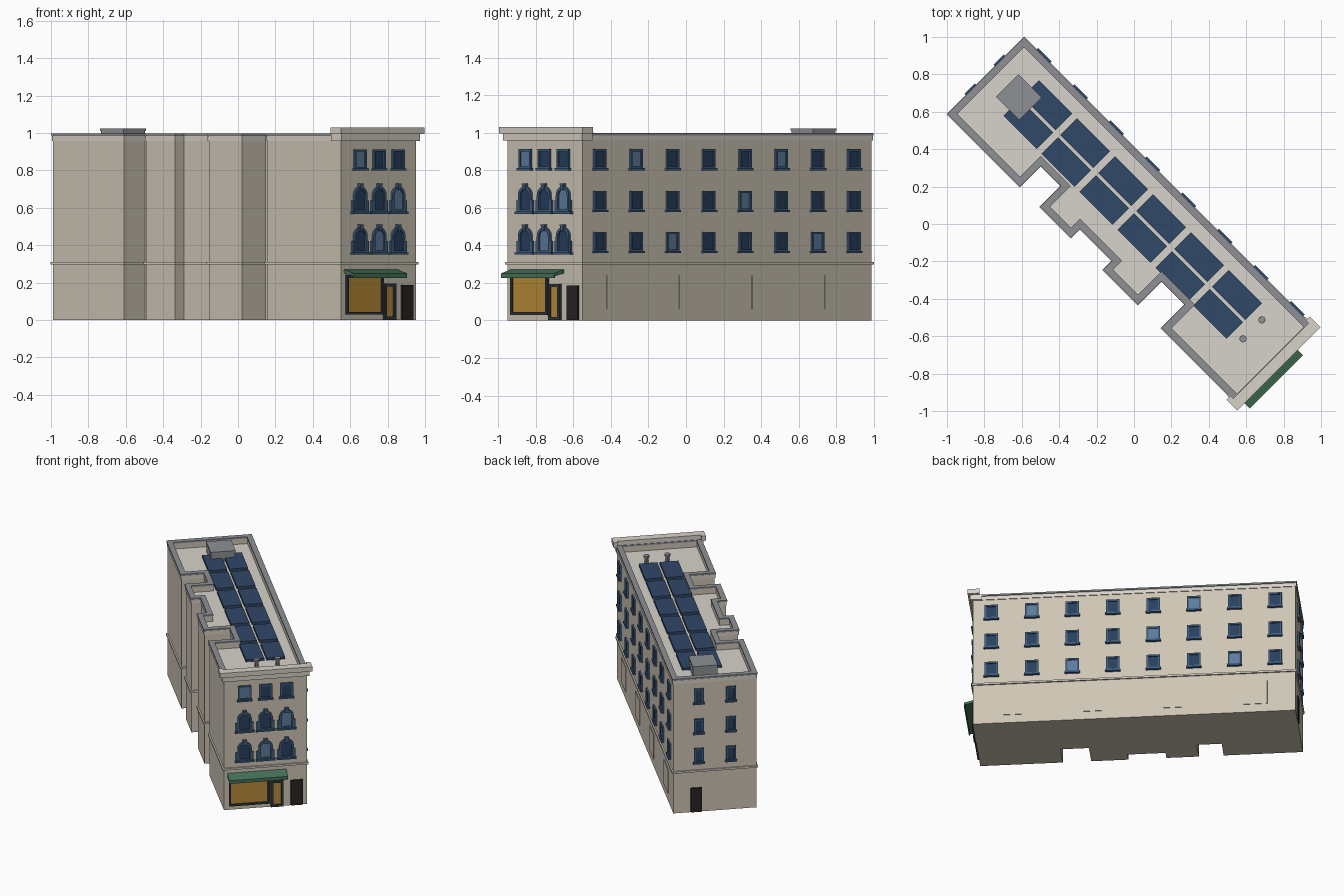
import bpy, bmesh, math

if "Cube" in bpy.data.objects:
    bpy.data.objects.remove(bpy.data.objects["Cube"])

ROT = -math.pi / 4
F, T, R = 1.061, 0.283, -1.114      # street face, half width, rear face
ROOF = 0.945
COL = dict(wall=(.62, .56, .46), trim=(.68, .64, .57), roof=(.68, .65, .60), cap=(.27, .28, .30),
           frame=(.05, .11, .21), glass=(.02, .05, .11), lit=(.11, .20, .33), panel=(.03, .065, .14),
           awning=(.06, .17, .10), shop=(.48, .26, .04), dark=(.022, .018, .016), shopframe=(.03, .04, .05))
mats = {}
for k, c in COL.items():
    mats[k] = bpy.data.materials.new(k)
    mats[k].diffuse_color = (*c, 1)
parts = {}

# Mappings from (a, b, depth) to the building frame
def plan(a, b, d): return (a, b, d)
def front(a, b, d): return (F + d, a, b)
def side(a, b, d): return (a, T + d, b)
def rear(a, b, d): return (R - d, a, b)

def part(name, mat):
    return parts.setdefault(name, (bmesh.new(), mat))[0]

def prism(name, mat, pts, d0, d1, m=plan):
    bm = part(name, mat)
    lo = [bm.verts.new(m(*p, d0)) for p in pts]
    hi = [bm.verts.new(m(*p, d1)) for p in pts]
    bm.faces.new(lo[::-1])
    bm.faces.new(hi)
    n = len(pts)
    for i in range(n):
        j = (i + 1) % n
        bm.faces.new((lo[i], lo[j], hi[j], hi[i]))

def ring(name, mat, outer, inner, d0, d1, m=plan):
    bm = part(name, mat)
    loops = [[bm.verts.new(m(*p, d)) for p in pts]
             for pts, d in ((outer, d0), (outer, d1), (inner, d1), (inner, d0))]
    n = len(outer)
    for k in range(4):
        a, b = loops[k], loops[(k + 1) % 4]
        for i in range(n):
            j = (i + 1) % n
            bm.faces.new((a[i], a[j], b[j], b[i]))

def rect(a0, a1, b0, b1):
    return [(a0, b0), (a1, b0), (a1, b1), (a0, b1)]

def box(name, mat, a0, a1, b0, b1, d0, d1, m=plan):
    prism(name, mat, rect(a0, a1, b0, b1), d0, d1, m)

def offset(pts, d):
    # mitred offset of a counter-clockwise outline with square corners
    out = []
    for i, p in enumerate(pts):
        x, y = p
        for q0, q1 in ((pts[i - 1], p), (p, pts[(i + 1) % len(pts)])):
            dx, dy = q1[0] - q0[0], q1[1] - q0[1]
            l = math.hypot(dx, dy)
            x += dy / l * d
            y -= dx / l * d
        out.append((x, y))
    return out

# Footprint with light wells along one long side
foot = [(R, -T), (-.58, -T), (-.58, -.125), (-.412, -.125), (-.412, -T), (-.194, -T), (-.194, -.215),
        (.063, -.215), (.063, -T), (.313, -T), (.313, -.105), (.505, -.105), (.505, -T), (F, -T), (F, T), (R, T)]
prism('walls', 'wall', foot, 0, ROOF - .005)
prism('roof', 'roof', offset(foot, -.01), ROOF - .01, ROOF)
ring('parapet', 'wall', foot, offset(foot, -.027), ROOF - .01, .986)
ring('parapet_cap', 'cap', offset(foot, .008), offset(foot, -.03), .986, .997)
ring('cornice', 'trim', offset(foot, .005), offset(foot, -.01), .957, .984)
ring('string_course', 'trim', offset(foot, .01), offset(foot, -.01), .298, .311)

# Street crown with short returns
box('crown', 'trim', 1.035, 1.095, -.315, .315, .995, 1.03)
box('crown_base', 'trim', 1.04, 1.08, -.297, .297, .957, .995)
for k in (-1, 1):
    box('crown', 'trim', 1.015, 1.035, *sorted((k * .285, k * .315)), .995, 1.03)
    box('crown_base', 'trim', 1.0, 1.04, *sorted((k * .275, k * .297)), .957, .995)

# Windows
def arch(a, z0, w, spring):
    h = w / 2
    return [(a - h, z0), (a + h, z0)] + [(a + h * math.cos(i * math.pi / 12), spring + h * math.sin(i * math.pi / 12))
                                         for i in range(13)]

def square_window(m, a, z, w, lit, h=.105):
    o = rect(a - w / 2, a + w / 2, z - h / 2, z + h / 2)
    i = offset(o, -.012)
    ring('window_frames', 'frame', o, i, -.003, .012, m)
    prism('lit_panes' if lit else 'window_panes', 'lit' if lit else 'glass', i, -.003, .004, m)
    box('window_sills', 'frame', a - w / 2 - .006, a + w / 2 + .006, z - h / 2 - .008, z - h / 2 + .004, -.003, .02, m)

def arched_window(a, z, lit):
    o, i = arch(a, z, .098, z + .085), arch(a, z + .01, .068, z + .085)
    ring('arched_frames', 'frame', o, i, -.003, .014, front)
    prism('lit_panes' if lit else 'window_panes', 'lit' if lit else 'glass', i, -.003, .004, front)
    prism('keystones', 'frame', [(a - .009, z + .115), (a + .009, z + .115), (a + .014, z + .15), (a - .014, z + .15)],
          -.003, .02, front)
    for k in (-1, 1):
        box('arched_frames', 'frame', *sorted((a + k * .047, a + k * .06)), z, z + .06, -.003, .012, front)
    box('window_sills', 'frame', a - .066, a + .066, z - .012, z, -.003, .02, front)

rows = (.419, .637, .86)
lit_side = {(0, 2), (0, 6), (1, 4), (2, 1), (2, 5)}
for r, z in enumerate(rows):
    for c in range(8):
        square_window(side, .937 - .2733 * c, z, .09, (r, c) in lit_side)
    for a in (-.11, .11):
        square_window(rear, a, z, .066, False)
for c in range(3):
    a = (c - 1) * .143
    square_window(front, a, rows[2], .09, c == 0)
    arched_window(a, .58, c == 2)
    arched_window(a, .362, c == 1)

# Blind panels at street level on the long side
for c in range(4):
    a = .80 - .547 * c
    box('blind_panels', 'wall', a - .082, a + .082, .06, .24, -.003, .004, side)

# Shopfront, doors and awning
def glazed(name, a0, a1, z0, z1, b):
    o = rect(a0, a1, z0, z1)
    ring(name + '_frame', 'shopframe', o, offset(o, -b), -.003, .015, front)
    prism(name + '_glass', 'shop', offset(o, -b), -.003, .006, front)

glazed('shop_window', -.25, .028, .03, .24, .014)
glazed('shop_door', .035, .122, .002, .195, .016)
box('street_door', 'dark', .172, .255, .002, .187, -.003, .01, front)
box('rear_door', 'dark', .09, .165, .002, .18, -.003, .01, rear)
prism('awning', 'awning', [(F - .003, .252), (F - .003, .272), (1.135, .25), (1.135, .226), (1.127, .226), (1.127, .236)],
      -.26, .142, lambda a, b, d: (a, d, b))

# Solar panels, plant box and vents on the roof
for r in range(6):
    for t in (-.022, .121):
        s = .658 - .287 * r
        box('solar_panels', 'panel', s - .125, s + .125, t - .063, t + .063, ROOF + .01, ROOF + .027)
        box('panel_rails', 'cap', s - .11, s + .11, t - .02, t + .02, ROOF - .002, ROOF + .01)
box('plant_box', 'cap', -1.0, -.83, -.037, .127, ROOF - .002, 1.012)
box('plant_box_lid', 'cap', -1.003, -.827, -.04, .13, 1.012, 1.023)
for t in (-.022, .121):
    for name, rad, z0, z1 in (('vents', .014, ROOF - .002, .985), ('vent_caps', .02, .985, 1.0)):
        prism(name, 'cap', [(.846 + rad * math.cos(i * math.pi / 4), t + rad * math.sin(i * math.pi / 4))
                            for i in range(8)], z0, z1)

# Turn each collected mesh into an object, set on the diagonal
for name, (bm, mat) in parts.items():
    bmesh.ops.recalc_face_normals(bm, faces=bm.faces)
    me = bpy.data.meshes.new(name)
    bm.to_mesh(me)
    bm.free()
    me.materials.append(mats[mat])
    ob = bpy.data.objects.new(name, me)
    ob.rotation_euler.z = ROT
    bpy.context.collection.objects.link(ob)

for m in bpy.data.materials:
    if m.users and not m.is_grease_pencil:
        m.use_nodes = True
        m.node_tree.nodes["Principled BSDF"].inputs["Base Color"].default_value = m.diffuse_color
